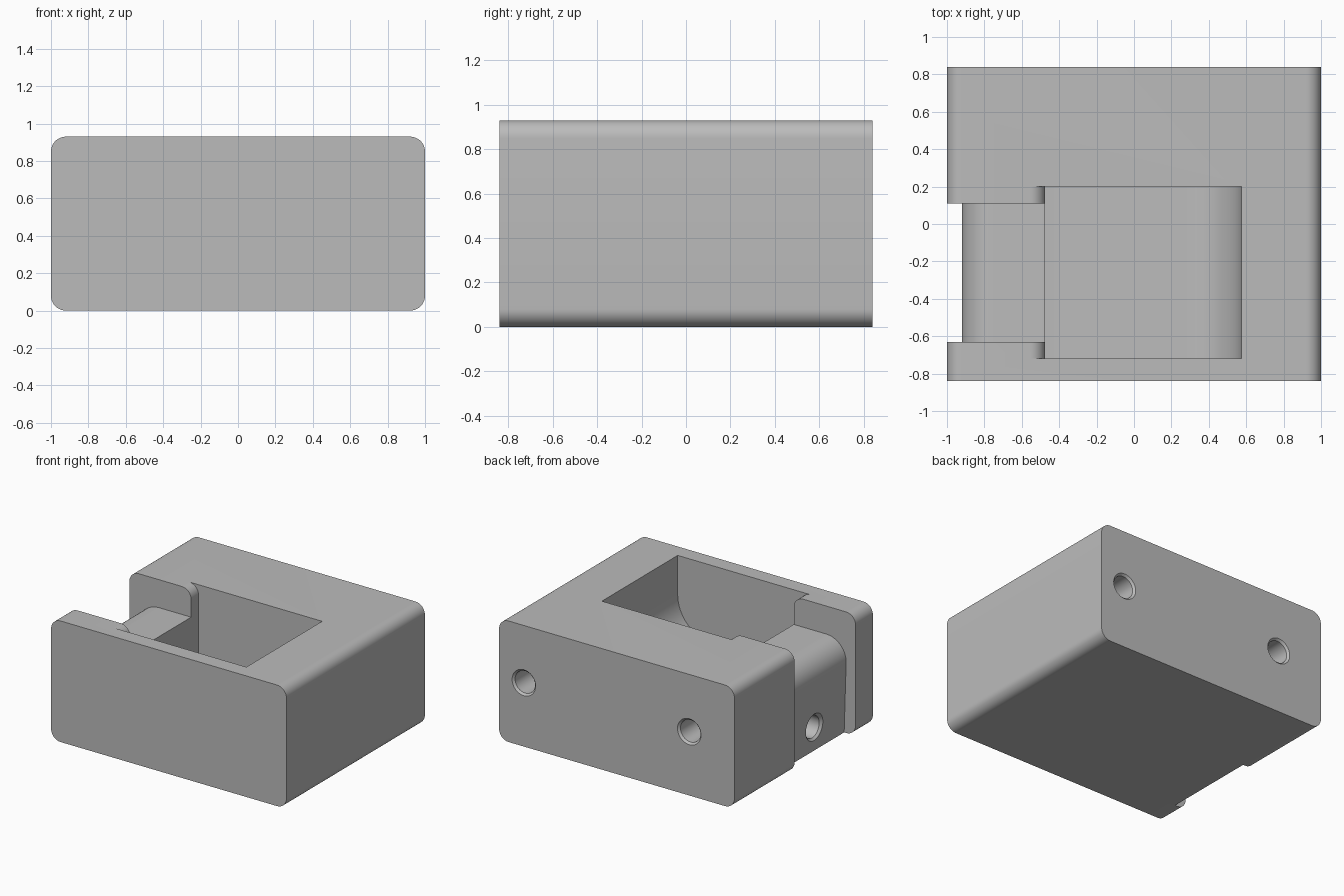
import bpy, bmesh, math
from mathutils import Matrix

if "Cube" in bpy.data.objects:
    bpy.data.objects.remove(bpy.data.objects["Cube"])

grey = bpy.data.materials.new("plain_grey")
grey.diffuse_color = (0.5, 0.5, 0.5, 1)
grey.use_nodes = True
grey.node_tree.nodes["Principled BSDF"].inputs["Base Color"].default_value = grey.diffuse_color


def arc(cx, cz, r, a0, a1, n=12):
    """Points on an arc in the xz plane, angles in degrees."""
    return [(cx + r * math.cos(math.radians(a0 + (a1 - a0) * i / n)),
             cz + r * math.sin(math.radians(a0 + (a1 - a0) * i / n)))
            for i in range(n + 1)]


def finish(name, bm):
    bmesh.ops.recalc_face_normals(bm, faces=bm.faces)
    me = bpy.data.meshes.new(name)
    bm.to_mesh(me)
    bm.free()
    me.materials.append(grey)
    ob = bpy.data.objects.new(name, me)
    bpy.context.collection.objects.link(ob)
    return ob


def prism(name, profile, y0, y1):
    """Extrude an xz profile along y."""
    bm = bmesh.new()
    face = bm.faces.new([bm.verts.new((x, y0, z)) for x, z in profile])
    out = bmesh.ops.extrude_face_region(bm, geom=[face])
    verts = [v for v in out["geom"] if isinstance(v, bmesh.types.BMVert)]
    bmesh.ops.translate(bm, verts=verts, vec=(0, y1 - y0, 0))
    return finish(name, bm)


def hole(name, location, rotation, depth):
    """Bore with a chamfered mouth; local +z points out of the part."""
    bm = bmesh.new()
    n = 32
    rings = []
    for r, z in ((0.115, 0.015), (0.085, -0.015), (0.085, -depth)):
        rings.append([bm.verts.new((r * math.cos(2 * math.pi * i / n),
                                    r * math.sin(2 * math.pi * i / n), z))
                      for i in range(n)])
    for a, b in zip(rings, rings[1:]):
        for i in range(n):
            j = (i + 1) % n
            bm.faces.new((a[i], a[j], b[j], b[i]))
    bm.faces.new(rings[0])
    bm.faces.new(rings[-1])
    bm.transform(Matrix.Translation(location) @ rotation)
    return finish(name, bm)


# Main block with four rounded long edges
R, H = 0.08, 0.93
block = prism("block",
              arc(1 - R, R, R, -90, 0) + arc(1 - R, H - R, R, 0, 90)
              + arc(-1 + R, H - R, R, 90, 180) + arc(-1 + R, R, R, 180, 270),
              -0.84, 0.84)

# Pocket with a large floor fillet and a rounded lip beside the opening
pocket = prism("pocket_cutter",
               [(-0.475, 0.33)] + arc(0.275, 0.63, 0.3, -90, 0)
               + [(0.575, 1.1), (-0.555, 1.1)]
               + arc(-0.555, H - R, R, 90, 0),
               -0.72, 0.2)

# Side opening, leaving a lower gate with a rounded outer edge
opening = prism("opening_cutter",
                [(-1.1, -0.1), (-0.90, -0.1)]
                + arc(-0.75, 0.545, 0.17, 180, 90)
                + [(-0.3, 0.715), (-0.3, 1.2), (-1.1, 1.2)],
                -0.63, 0.11)

# Mounting holes in the back and one in the gate
to_back = Matrix.Rotation(math.radians(-90), 4, 'X')
to_left = Matrix.Rotation(math.radians(-90), 4, 'Y')
cutters = [pocket, opening,
           hole("back_hole_cutter_right", (0.79, 0.84, 0.49), to_back, 0.5),
           hole("back_hole_cutter_left", (-0.616, 0.84, 0.49), to_back, 0.5),
           hole("gate_hole_cutter", (-0.905, -0.26, 0.18), to_left, 0.5)]

# Cut everything from the block
for cutter in cutters:
    mod = block.modifiers.new(cutter.name, 'BOOLEAN')
    mod.operation = 'DIFFERENCE'
    mod.solver = 'EXACT'
    mod.object = cutter
bpy.context.view_layer.objects.active = block
block.select_set(True)
for mod in list(block.modifiers):
    bpy.ops.object.modifier_apply(modifier=mod.name)
for cutter in cutters:
    bpy.data.objects.remove(cutter, do_unlink=True)

# Smooth fillets, sharp corners
bpy.ops.object.select_all(action='DESELECT')
block.select_set(True)
bpy.ops.object.shade_smooth_by_angle(angle=math.radians(30))
